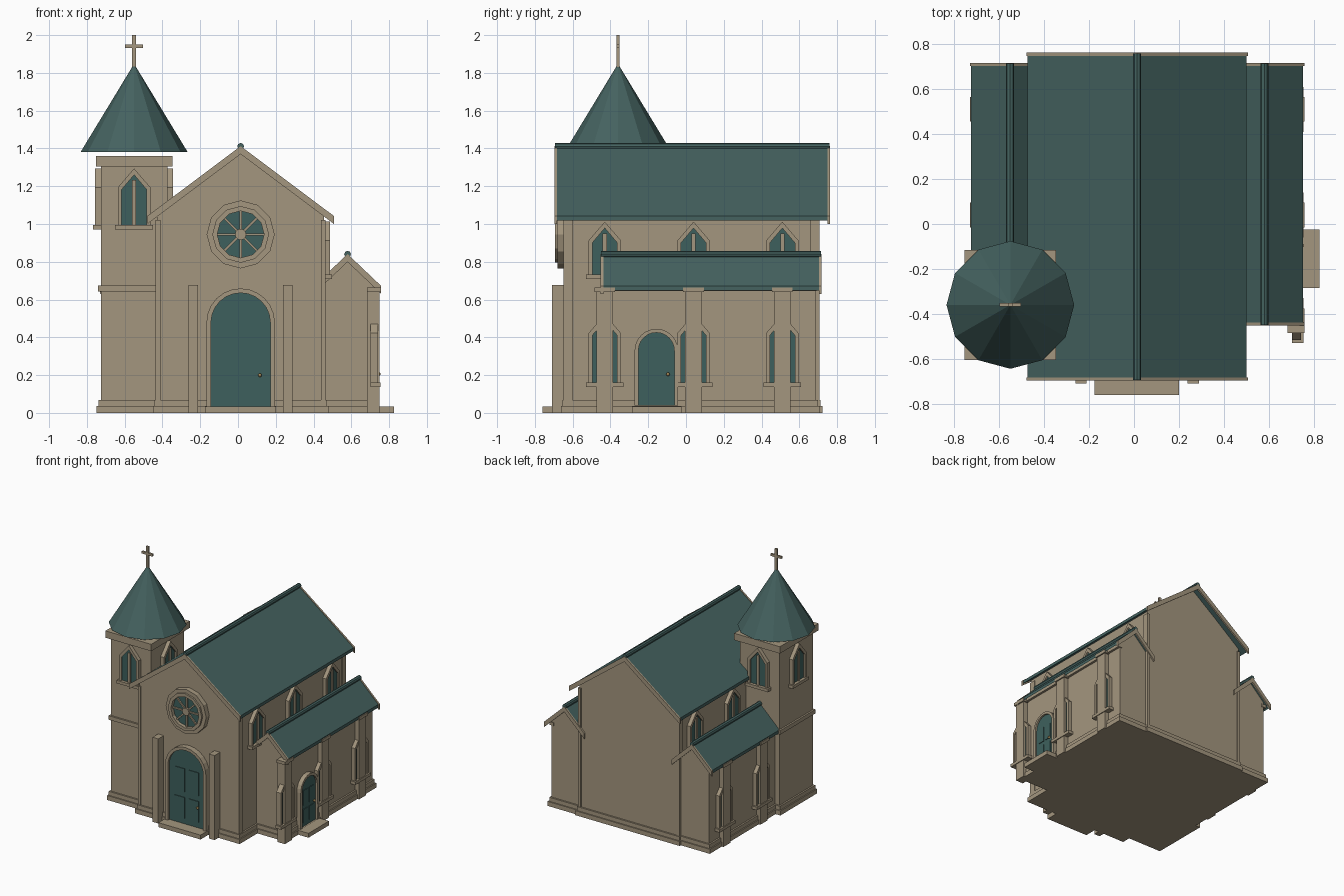
import bpy, bmesh, math
from mathutils import Matrix, Vector

cube = bpy.data.objects.get("Cube")
if cube:
    bpy.data.objects.remove(cube, do_unlink=True)


def material(name, rgb):
    m = bpy.data.materials.new(name)
    m.use_nodes = True
    m.diffuse_color = (*rgb, 1)
    bsdf = next(n for n in m.node_tree.nodes if n.type == "BSDF_PRINCIPLED")
    bsdf.inputs["Base Color"].default_value = (*rgb, 1)
    return m


STONE = material("sandstone", (0.37, 0.305, 0.21))
TEAL = material("roof teal", (0.058, 0.122, 0.115))
GLASS = material("window and door teal", (0.048, 0.118, 0.11))
BRASS = material("brass", (0.42, 0.27, 0.1))
CX = 0.014  # centre line of the nave


def finish(name, bm, mat, matrix=Matrix()):
    bmesh.ops.recalc_face_normals(bm, faces=bm.faces)
    mesh = bpy.data.meshes.new(name)
    bm.transform(matrix)
    bm.to_mesh(mesh)
    bm.free()
    mesh.materials.append(mat)
    ob = bpy.data.objects.new(name, mesh)
    bpy.context.collection.objects.link(ob)
    return ob


def box(name, xs, ys, zs, mat=STONE, matrix=Matrix()):
    bm = bmesh.new()
    bmesh.ops.create_cube(bm, size=1)
    for v in bm.verts:
        v.co = [(a + b) / 2 + c * (b - a) for (a, b), c in zip((xs, ys, zs), v.co)]
    return finish(name, bm, mat, matrix)


def prism(name, pts, y0, y1, mat=STONE, matrix=Matrix()):
    """Extrude an x-z outline from y0 to y1."""
    bm = bmesh.new()
    face = bm.faces.new([bm.verts.new((x, y0, z)) for x, z in pts])
    new = bmesh.ops.extrude_face_region(bm, geom=[face])["geom"]
    bmesh.ops.translate(bm, vec=(0, y1 - y0, 0),
                        verts=[g for g in new if isinstance(g, bmesh.types.BMVert)])
    return finish(name, bm, mat, matrix)


def ring(name, outer, inner, y0, y1, mat=STONE, matrix=Matrix()):
    """Closed frame between two x-z outlines with equal point counts."""
    bm = bmesh.new()
    loops = [[bm.verts.new((x, y, z)) for x, z in pts]
             for pts, y in ((outer, y0), (inner, y0), (inner, y1), (outer, y1))]
    n = len(outer)
    for k in range(4):
        a, b = loops[k], loops[(k + 1) % 4]
        for i in range(n):
            j = (i + 1) % n
            bm.faces.new((a[i], a[j], b[j], b[i]))
    return finish(name, bm, mat, matrix)


def facing(x, y, z, degrees=0):
    """Local frame on a wall; local -y points out of the wall."""
    return Matrix.Translation((x, y, z)) @ Matrix.Rotation(math.radians(degrees), 4, "Z")


def circle(r, n, z=0, start=0, sweep=math.tau):
    steps = n if sweep == math.tau else n - 1
    return [(r * math.cos(start + sweep * i / steps),
             z + r * math.sin(start + sweep * i / steps)) for i in range(n)]


def lancet(half, shoulder, rise):
    return [(-half, 0), (half, 0), (half, shoulder), (0, shoulder + rise), (-half, shoulder)]


def window(name, place, shoulder=0.19):
    ring(name + "_frame", lancet(0.086, shoulder + 0.012, 0.1), lancet(0.066, shoulder, 0.078),
         -0.03, 0.01, STONE, place)
    prism(name + "_glass", lancet(0.07, shoulder, 0.085), -0.018, 0.01, GLASS, place)
    box(name + "_mullion", (-0.011, 0.011), (-0.028, 0), (0, shoulder + 0.05), STONE, place)
    box(name + "_sill", (-0.1, 0.1), (-0.042, 0.01), (-0.022, 0.002), STONE, place)


def arch(half, spring, n=13):
    return [(-half, 0), (half, 0)] + circle(half, n, spring, 0, math.pi)


def door(name, place, half, spring, trim, depth):
    ring(name + "_frame", arch(half + trim, spring), arch(half, spring), -depth, 0.01, STONE, place)
    prism(name + "_leaf", arch(half + 0.002, spring), -depth * 0.6, 0.01, GLASS, place)
    for side in (-1, 1):
        for low, high in ((0.1, 0.48), (0.58, 1.0)):
            xs = sorted((side * half * 0.12, side * half * 0.68))
            box(name + "_panel", xs, (-depth * 0.6 - 0.005, -depth * 0.5),
                (spring * low, spring * high), GLASS, place)
    bm = bmesh.new()
    bmesh.ops.create_uvsphere(bm, u_segments=10, v_segments=6, radius=0.01)
    knob = Matrix.Translation((half * 0.65, -depth * 0.6 - 0.012, 0.165))
    finish(name + "_knob", bm, BRASS, place @ knob)


def chevron(cx, half, ridge, eave, t):
    return [(cx - half, eave), (cx, ridge), (cx + half, eave),
            (cx + half, eave - t), (cx, ridge - t), (cx - half, eave - t)]


def roof(name, cx, half, ridge, eave, y0, y1, trim_front=True):
    prism(name, chevron(cx, half, ridge, eave, 0.025), y0 + 0.012, y1 - 0.012, TEAL)
    ends = [(y1 - 0.014, y1)] + ([(y0, y0 + 0.014)] if trim_front else [])
    for a, b in ends:
        prism(name + "_bargeboard", chevron(cx, half + 0.006, ridge + 0.004, eave, 0.042), a, b)
    prism(name + "_ridge", circle(0.018, 8, 0), y0 + 0.003, y1 - 0.003, TEAL,
          Matrix.Translation((cx, 0, ridge + 0.003)))


def plinth(name, xs, ys):
    for grow, z0, z1 in ((0.022, 0, 0.036), (0.013, 0.036, 0.068)):
        box(name, (xs[0] - grow, xs[1] + grow), (ys[0] - grow, ys[1] + grow), (z0, z1))


def house(name, cx, half, eave, peak, y0, y1):
    prism(name, [(cx - half, 0), (cx + half, 0), (cx + half, eave), (cx, peak), (cx - half, eave)],
          y0, y1)
    plinth(name + "_plinth", (cx - half, cx + half), (y0, y1))


# Nave
house("nave_walls", CX, 0.442, 1.045, 1.39, -0.64, 0.7)
roof("nave_roof", CX, 0.487, 1.408, 1.043, -0.697, 0.762)
for y0, y1 in ((-0.648, -0.6), (0.66, 0.708)):
    for side in (-1, 1):
        xs = sorted((CX + side * 0.425, CX + side * 0.45))
        box("nave_corner_strip", xs, (y0, y1), (0.06, 1.02))

# Main entrance
front = facing(CX, -0.64, 0.035)
door("main_door", front, 0.157, 0.443, 0.024, 0.045)
box("main_door_step", (-0.175, 0.2), (-0.76, -0.6), (0, 0.035))
for side in (-1, 1):
    box("entrance_pilaster", (CX + side * 0.25 - 0.025, CX + side * 0.25 + 0.025),
        (-0.71, -0.63), (0, 0.678))

# Rose window
rose = facing(CX, -0.64, 0.945)
ring("rose_outer_frame", circle(0.18, 12), circle(0.145, 12), -0.04, 0.01, STONE, rose)
ring("rose_inner_frame", circle(0.15, 12), circle(0.124, 12), -0.054, 0.01, STONE, rose)
prism("rose_glass", circle(0.13, 12), -0.025, 0.01, GLASS, rose)
prism("rose_hub", circle(0.03, 12), -0.045, 0, STONE, rose)
for i in range(4):
    box("rose_spokes", (-0.13, 0.13), (-0.036, 0), (-0.006, 0.006), STONE,
        rose @ Matrix.Rotation(i * math.pi / 4, 4, "Y"))

# Side aisles with buttresses and windows
for side, label, y0 in ((1, "left", -0.415), (-1, "right", -0.2)):
    ax = CX + side * 0.566
    wall = CX + side * 0.698
    house(label + "_aisle_walls", ax, 0.132, 0.69, 0.81, y0, 0.685)
    roof(label + "_aisle_roof", ax, 0.172, 0.837, 0.672, y0 - 0.037, 0.717, side > 0)
    box(label + "_aisle_eave", sorted((wall - side * 0.02, wall + side * 0.018)),
        (y0, 0.69), (0.645, 0.67))
    for y in (-0.43, 0.04, 0.51):
        if y < y0 - 0.1:
            continue
        window(label + "_clerestory_window",
               facing(CX + side * 0.442, y, 0.73, side * 90), 0.17)
        window(label + "_aisle_window", facing(wall, y, 0.16, side * 90), 0.25)
        for h, reach, z0, z1 in ((0.044, 0.036, 0, 0.64), (0.055, 0.046, 0.64, 0.665)):
            box(label + "_buttress", sorted((wall - side * 0.03, wall + side * reach)),
                (y - h, y + h), (z0, z1))

# Side entrance
door("side_door", facing(0.712, -0.157, 0.04, 90), 0.095, 0.29, 0.02, 0.035)
box("side_door_step", (0.68, 0.825), (-0.285, -0.025), (0, 0.035))

# Bell tower
TX, TY = -0.55, -0.36


def tower_block(name, hx, hy, z0, z1):
    return box(name, (TX - hx, TX + hx), (TY - hy, TY + hy), (z0, z1))


tower_block("tower_shaft", 0.176, 0.21, 0, 1.32)
plinth("tower_plinth", (TX - 0.176, TX + 0.176), (TY - 0.21, TY + 0.21))
tower_block("tower_string_course", 0.19, 0.224, 0.643, 0.675)
tower_block("tower_cornice", 0.203, 0.245, 1.305, 1.36)
for degrees, dx, dy in ((0, 0, -0.21), (90, 0.176, 0), (180, 0, 0.21), (-90, -0.176, 0)):
    window("tower_window", facing(TX + dx, TY + dy, 0.992, degrees), 0.19)

# Spire and cross
bm = bmesh.new()
bmesh.ops.create_cone(bm, cap_ends=True, segments=12, radius1=0.284, radius2=0,
                      depth=0.468, matrix=Matrix.Translation((TX, TY, 1.614)))
finish("spire", bm, TEAL)
tower_block("cross_post", 0.01, 0.008, 1.83, 2.0)
tower_block("cross_arm", 0.048, 0.008, 1.932, 1.95)
